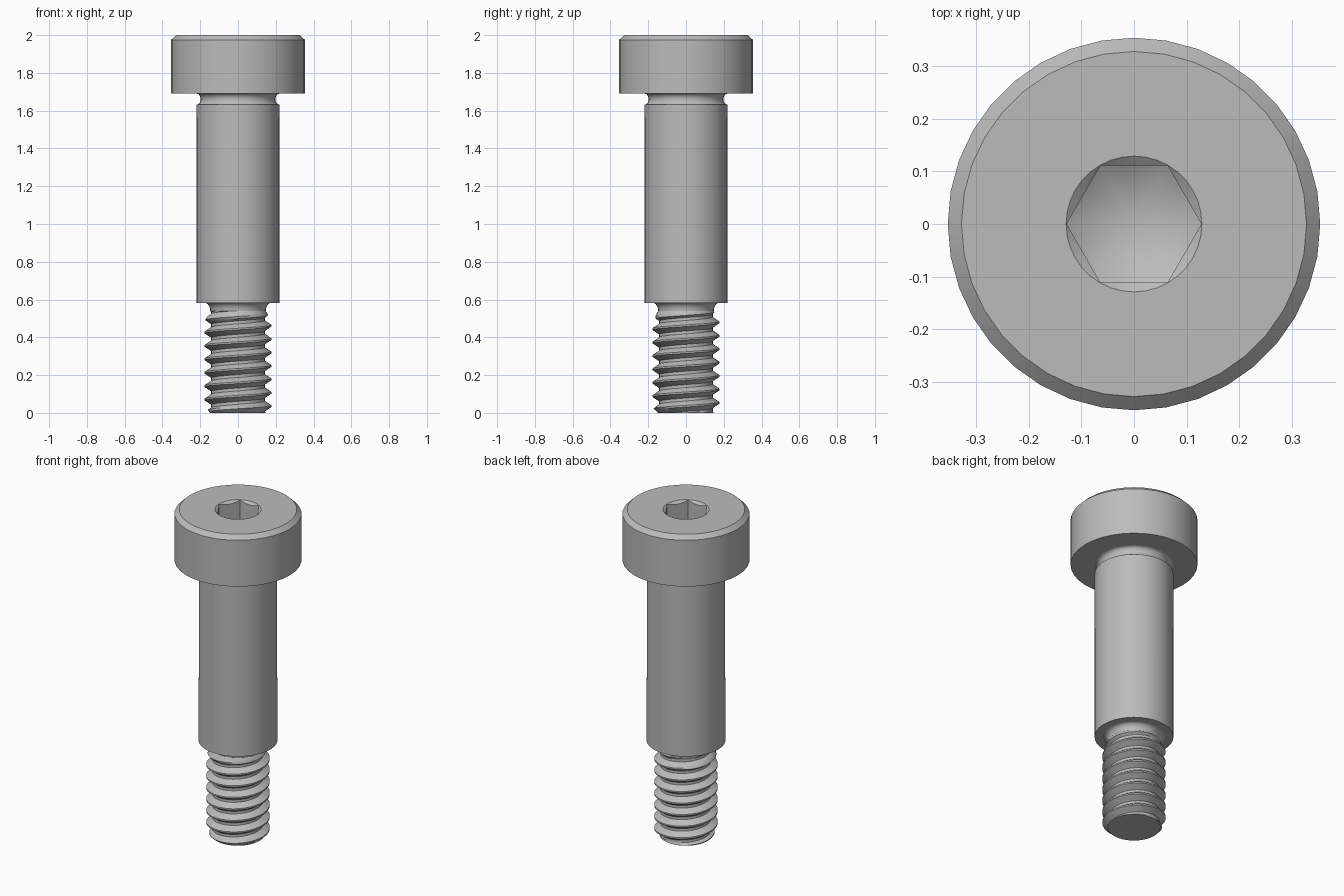
import bpy, bmesh, math

SIDES = 36
PITCH = 0.071
MINOR, MAJOR = 0.142, 0.177
THREAD_TOP, SHOULDER_Z, HEAD_Z, TOP_Z = 0.54, 0.582, 1.69, 2.0
SOCKET_R = 0.128

if "Cube" in bpy.data.objects:
    bpy.data.objects.remove(bpy.data.objects["Cube"])

steel = bpy.data.materials.new("plain_steel")
steel.use_nodes = True
GREY = (0.5, 0.5, 0.5, 1)
steel.diffuse_color = GREY
steel.node_tree.nodes["Principled BSDF"].inputs["Base Color"].default_value = GREY


def skin(name, rings, sides, sharp=30):
    """Join rings, each a function of angle giving (radius, height)."""
    bm = bmesh.new()
    rows = []
    for ring in rings:
        row = []
        for i in range(sides):
            a = math.tau * i / sides
            r, z = ring(a)
            row.append(bm.verts.new((r * math.cos(a), r * math.sin(a), z)))
        rows.append(row)
    for low, high in zip(rows, rows[1:]):
        for i in range(sides):
            j = (i + 1) % sides
            bm.faces.new((low[i], low[j], high[j], high[i]))
    bmesh.ops.remove_doubles(bm, verts=bm.verts, dist=1e-5)
    bmesh.ops.dissolve_degenerate(bm, edges=bm.edges, dist=1e-5)
    mesh = bpy.data.meshes.new(name)
    bm.to_mesh(mesh)
    bm.free()
    mesh.materials.append(steel)
    obj = bpy.data.objects.new(name, mesh)
    bpy.context.collection.objects.link(obj)
    bpy.ops.object.select_all(action='DESELECT')
    obj.select_set(True)
    bpy.context.view_layer.objects.active = obj
    bpy.ops.object.shade_smooth_by_angle(angle=math.radians(sharp))
    return obj


def circle(r, z):
    return lambda a: (r, z)


def hex_radius(a):
    """Distance to a hexagon side, with corners on the x axis."""
    return SOCKET_R * math.cos(math.pi / 6) / math.cos(a % (math.pi / 3) - math.pi / 6)


# Head: underside, side, chamfer, then the hexagon socket with a drilled bottom
def socket_lip(a):
    r = hex_radius(a)
    return r, TOP_Z - 0.002 - (SOCKET_R - r) * 0.7


def socket_floor(a):
    r = hex_radius(a)
    return r, 1.77 + r * 0.6


skin("head", [circle(0.218, HEAD_Z), circle(0.354, HEAD_Z), circle(0.354, 1.975),
              circle(0.328, TOP_Z), circle(SOCKET_R + 0.001, TOP_Z),
              socket_lip, socket_floor, circle(0, 1.77)], SIDES, 22)

# Shoulder with a rounded undercut below the head
undercut = []
for k in range(9):
    t = math.pi * k / 8
    undercut.append(circle(0.219 - 0.021 * math.sin(t), 1.661 - 0.029 * math.cos(t)))
skin("shoulder", [circle(0.172, SHOULDER_Z), circle(0.22, SHOULDER_Z)] + undercut, SIDES)

# Relief curve between the shoulder and the thread
relief = []
for k in range(7):
    t = math.pi / 2 * k / 6
    relief.append(circle(0.175 - 0.028 * math.cos(t), SHOULDER_Z - 0.042 * (1 - math.sin(t))))
skin("thread_relief", relief, SIDES)


# Thread: a helical profile cut off at both ends and tapered into them
def thread_radius(z, a):
    phase = (z / PITCH - a / math.tau) % 1
    rise = (0.5 - abs(phase - 0.5) - 0.11) / 0.33
    r = MINOR + (MAJOR - MINOR) * min(1, max(0, rise))
    limit = min(0.147 + z * 1.1, 0.147 + (THREAD_TOP - z) * 0.55)
    return min(r, limit)


def thread_ring(t):
    def ring(a):
        z = t + PITCH * a / math.tau
        if z <= 0:
            return 0.147, 0
        if z >= THREAD_TOP:
            return 0.147, THREAD_TOP
        return thread_radius(z, a), z
    return ring


def thread():
    sides = 48
    steps = [0, 0.11, 0.275, 0.44, 0.56, 0.725, 0.89]
    turns = [(n + s) * PITCH for n in range(-1, 9) for s in steps]
    bm = bmesh.new()
    rows = []
    # One extra column closes the helix one pitch higher
    for t in turns:
        row = []
        for i in range(sides + 1):
            a = math.tau * i / sides
            r, z = thread_ring(t)(a)
            row.append(bm.verts.new((r * math.cos(a), r * math.sin(a), z)))
        rows.append(row)
    for low, high in zip(rows, rows[1:]):
        for i in range(sides):
            bm.faces.new((low[i], low[i + 1], high[i + 1], high[i]))
    bmesh.ops.remove_doubles(bm, verts=bm.verts, dist=1e-5)
    bmesh.ops.dissolve_degenerate(bm, edges=bm.edges, dist=1e-5)
    # Flat end of the bolt
    rim = [e for e in bm.edges if e.is_boundary and all(v.co.z < 1e-4 for v in e.verts)]
    bmesh.ops.contextual_create(bm, geom=rim)
    bmesh.ops.recalc_face_normals(bm, faces=bm.faces)
    mesh = bpy.data.meshes.new("thread")
    bm.to_mesh(mesh)
    bm.free()
    mesh.materials.append(steel)
    obj = bpy.data.objects.new("thread", mesh)
    bpy.context.collection.objects.link(obj)
    bpy.ops.object.select_all(action='DESELECT')
    obj.select_set(True)
    bpy.context.view_layer.objects.active = obj
    bpy.ops.object.shade_smooth_by_angle(angle=math.radians(30))


thread()
